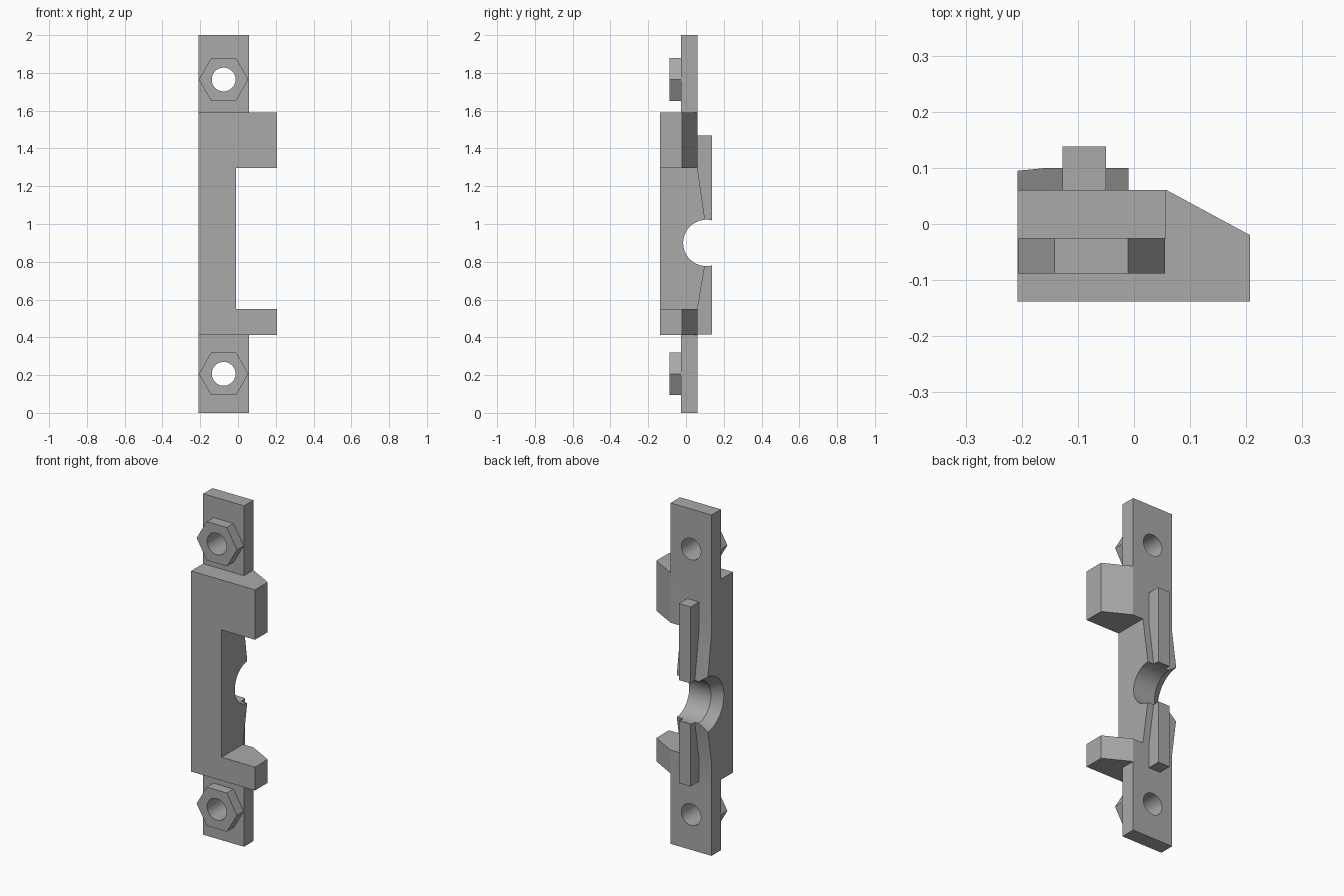
import bpy, bmesh, math
from mathutils import Matrix, Vector

default = bpy.data.objects.get("Cube")
if default:
    bpy.data.objects.remove(default, do_unlink=True)

grey = bpy.data.materials.new("plain grey")
grey.use_nodes = True
colour = (0.4, 0.4, 0.4, 1)
grey.diffuse_color = colour
grey.node_tree.nodes["Principled BSDF"].inputs["Base Color"].default_value = colour

X0, X1, X_WEB, X_TIP = -0.208, 0.057, -0.01, 0.207
Y_FRONT, Y_STRAP, Y_BACK = -0.138, -0.026, 0.061
HOLE_X, HOLE_Z = -0.076, (0.207, 1.765)
BORE_Y, BORE_Z, BORE_R = 0.108, 0.9, 0.123


def finish(name, bm):
    bmesh.ops.recalc_face_normals(bm, faces=bm.faces[:])
    mesh = bpy.data.meshes.new(name)
    bm.to_mesh(mesh)
    bm.free()
    mesh.materials.append(grey)
    obj = bpy.data.objects.new(name, mesh)
    bpy.context.collection.objects.link(obj)
    return obj


def prism(name, points, axis, lo, hi):
    """Extrude a 2D outline along an axis; the outline uses the other two in order."""
    def place(p, d):
        co = list(p)
        co.insert(axis, d)
        return Vector(co)
    bm = bmesh.new()
    face = bm.faces.new([bm.verts.new(place(p, lo)) for p in points])
    grown = bmesh.ops.extrude_face_region(bm, geom=[face])["geom"]
    verts = [v for v in grown if isinstance(v, bmesh.types.BMVert)]
    bmesh.ops.translate(bm, verts=verts, vec=place((0, 0), hi - lo))
    return finish(name, bm)


def box(name, x, y, z):
    return prism(name, [(x[0], y[0]), (x[1], y[0]), (x[1], y[1]), (x[0], y[1])], 2, *z)


def cone(name, centre, axis, r1, r2, depth, sides=64):
    """Cylinder or cone, from r1 to r2 along the positive axis."""
    turn = Matrix.Rotation(math.pi / 2, 4, 'Y') if axis == 'X' else Matrix.Rotation(-math.pi / 2, 4, 'X')
    bm = bmesh.new()
    bmesh.ops.create_cone(bm, cap_ends=True, segments=sides, radius1=r1, radius2=r2,
                          depth=depth, matrix=Matrix.Translation(centre) @ turn)
    return finish(name, bm)


def combine(target, tool, operation):
    mod = target.modifiers.new(tool.name, 'BOOLEAN')
    mod.object, mod.operation, mod.solver = tool, operation, 'EXACT'
    bpy.context.view_layer.objects.active = target
    bpy.ops.object.modifier_apply(modifier=mod.name)
    bpy.data.objects.remove(tool, do_unlink=True)


def smooth(obj):
    bpy.ops.object.select_all(action='DESELECT')
    obj.select_set(True)
    bpy.context.view_layer.objects.active = obj
    bpy.ops.object.shade_smooth_by_angle(angle=math.radians(25))


# Mounting strap and the thick block with its slanted back corner
bracket = box("bracket", (X0, X1), (Y_STRAP, Y_BACK), (0, 2))
block = prism("block", [(X0, Y_FRONT), (X_TIP, Y_FRONT), (X_TIP, -0.02),
                        (X1, Y_BACK), (X0, Y_BACK)], 2, 0.413, 1.59)
combine(bracket, block, 'UNION')

# Opening that leaves the two arms
combine(bracket, box("opening", (X_WEB, 0.4), (-0.3, 0.3), (0.55, 1.297)), 'DIFFERENCE')

# Tapered swelling and upright rib on the back
swelling = prism("swelling", [(0.03, 1.297), (Y_BACK, 1.297), (0.1, 1.025),
                              (0.1, 0.78), (Y_BACK, 0.55), (0.03, 0.55)], 0, X0, X_WEB)
combine(bracket, swelling, 'UNION')
combine(bracket, box("rib", (-0.127, -0.05), (0.03, 0.138), (0.415, 1.468)), 'UNION')

# Cross bore with a countersunk mouth on one side
combine(bracket, cone("bore", (0, BORE_Y, BORE_Z), 'X', BORE_R, BORE_R, 1), 'DIFFERENCE')
mouth = cone("mouth", (X0 + 0.02, BORE_Y, BORE_Z), 'X', BORE_R + 0.06, BORE_R - 0.01, 0.1)
combine(bracket, mouth, 'DIFFERENCE')

# Screw holes and hexagonal nuts
for label, z in zip(("lower", "upper"), HOLE_Z):
    combine(bracket, cone("hole", (HOLE_X, 0, z), 'Y', 0.063, 0.063, 1), 'DIFFERENCE')
    hexagon = [(HOLE_X + 0.131 * math.cos(math.radians(a)),
                z + 0.131 * math.sin(math.radians(a))) for a in range(0, 360, 60)]
    nut = prism(label + "_nut", hexagon, 1, -0.088, Y_STRAP)
    combine(nut, cone("hole", (HOLE_X, 0, z), 'Y', 0.063, 0.063, 1), 'DIFFERENCE')
    smooth(nut)
smooth(bracket)
